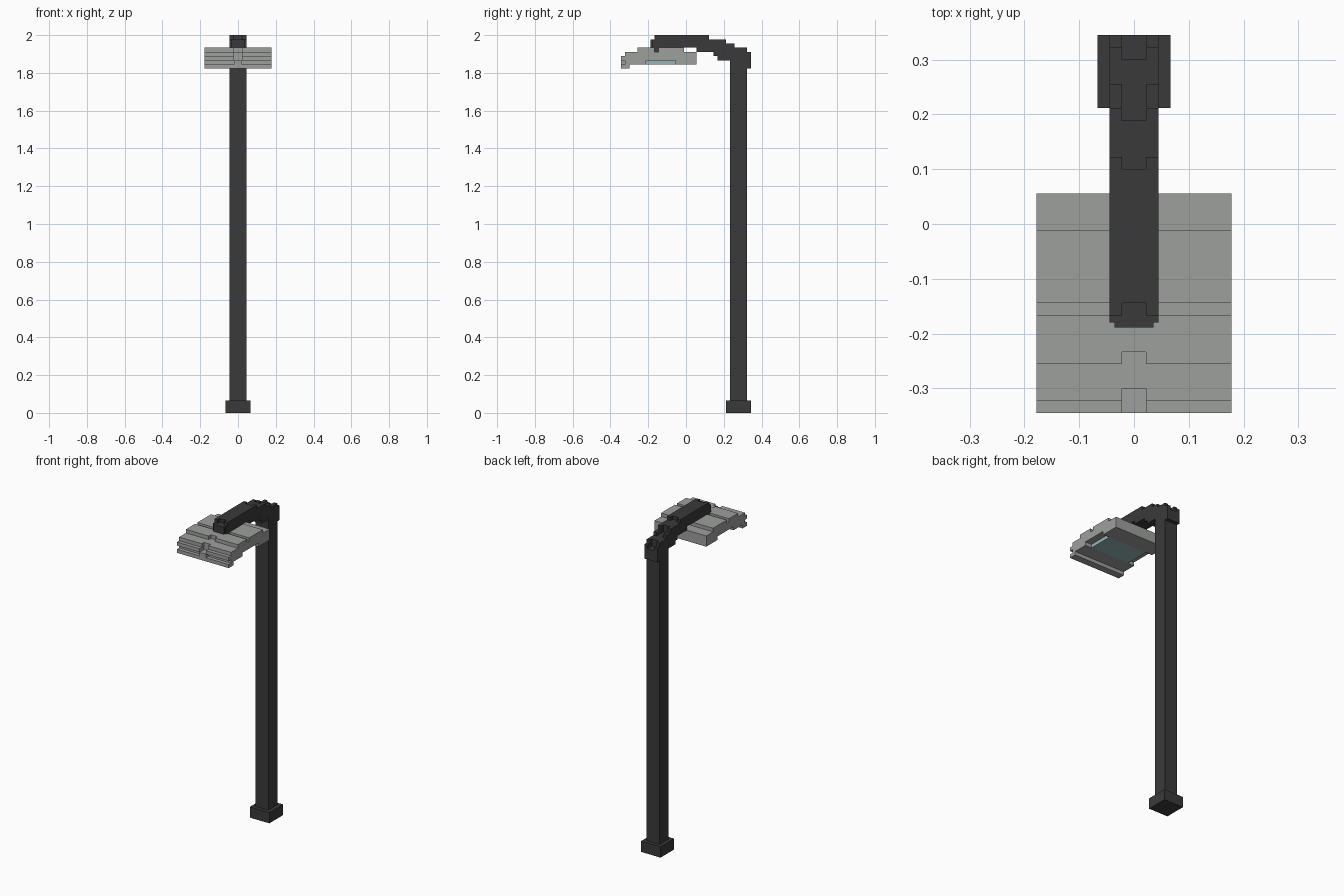
import bpy, bmesh

cube = bpy.data.objects.get("Cube")
if cube:
    bpy.data.objects.remove(cube, do_unlink=True)

U = 2 / 90      # one block unit
Y0 = 15.5       # block units from the front edge to y = 0


def material(name, rgb):
    m = bpy.data.materials.new(name)
    m.use_nodes = True
    m.diffuse_color = (*rgb, 1)
    bsdf = next(n for n in m.node_tree.nodes if n.type == 'BSDF_PRINCIPLED')
    bsdf.inputs["Base Color"].default_value = (*rgb, 1)
    return m


DARK = material("dark iron", (0.042, 0.042, 0.042))
GREY = material("lamp grey", (0.34, 0.35, 0.34))
GLASS = material("pale teal glass", (0.31, 0.46, 0.47))


def add_profile(bm, pts, x0, x1):
    """Extrude a (y, z) outline along x, all in block units."""
    f = bm.faces.new([bm.verts.new((x0 * U, (y - Y0) * U, z * U)) for y, z in pts])
    ext = bmesh.ops.extrude_face_region(bm, geom=[f])
    verts = [v for v in ext["geom"] if isinstance(v, bmesh.types.BMVert)]
    bmesh.ops.translate(bm, verts=verts, vec=((x1 - x0) * U, 0, 0))


def finish(name, bm, mat):
    bmesh.ops.recalc_face_normals(bm, faces=bm.faces)
    me = bpy.data.meshes.new(name)
    bm.to_mesh(me)
    bm.free()
    ob = bpy.data.objects.new(name, me)
    bpy.context.collection.objects.link(ob)
    me.materials.append(mat)
    return ob


def prism(name, pts, half, mat):
    bm = bmesh.new()
    add_profile(bm, pts, -half, half)
    return finish(name, bm, mat)


def rect(y0, y1, z0, z1):
    return [(y0, z0), (y1, z0), (y1, z1), (y0, z1)]


def carve(ob, boxes, mat):
    """Cut boxes given as (x0, x1, y0, y1, z0, z1) out of a part."""
    bm = bmesh.new()
    for x0, x1, *yz in boxes:
        add_profile(bm, rect(*yz), x0, x1)
    cutter = finish(ob.name + "_cutter", bm, mat)
    cutter.hide_render = True
    mod = ob.modifiers.new("grooves", 'BOOLEAN')
    mod.operation = 'DIFFERENCE'
    mod.solver = 'EXACT'
    mod.object = cutter
    bpy.context.view_layer.objects.active = ob
    bpy.ops.object.modifier_apply(modifier=mod.name)
    bpy.data.objects.remove(cutter, do_unlink=True)


# Foot and post
prism("base", rect(25, 31, 0, 3), 3, DARK)
prism("post", rect(26, 30, 3, 82), 2, DARK)

# Stepped arm, with a clip at the front that drops into the lamp head
arm = prism("arm", [
    (7, 87), (7, 89), (8, 89), (8, 90), (21, 90), (21, 89), (25, 89), (25, 88),
    (27, 88), (27, 87), (30, 87), (30, 86), (31, 86), (31, 82), (26, 82), (26, 84),
    (23, 84), (23, 85), (22, 85), (22, 86), (18, 86), (18, 87), (9, 87), (9, 86),
    (8, 86), (8, 87)], 2, DARK)
carve(arm, [
    (-1, 1, 7.5, 9, 89, 91),
    (-1, 1, 20, 21.5, 89, 91),
    (-1, 1, 24, 27.5, 87, 91),
    (-1, 1, 29, 32, 85, 91),
    (-2.5, -1.6, 6.5, 7.4, 86.5, 89.5),
    (1.6, 2.5, 6.5, 7.4, 86.5, 89.5)], DARK)

# Lamp head: stepped top, front lip, channel underneath for the glass
head = prism("lamp_head", [
    (0, 82), (0, 83), (1, 83), (1, 84), (0, 84), (0, 85), (1, 85), (1, 86),
    (4, 86), (4, 87), (8, 87), (8, 86), (9, 86), (9, 87), (15, 87), (15, 86),
    (18, 86), (18, 83), (13, 83), (13, 84), (6, 84), (6, 83), (2, 83), (2, 82)],
    8, GREY)
carve(head, [
    (-1, 1, -1, 2, 84, 88),
    (-1, 1, 3.5, 5, 86, 88)], GREY)
prism("front_tab", rect(0, 1, 83, 84), 1, GREY)

# Light panel
prism("glass", rect(6, 13, 83, 84), 6, GLASS)
